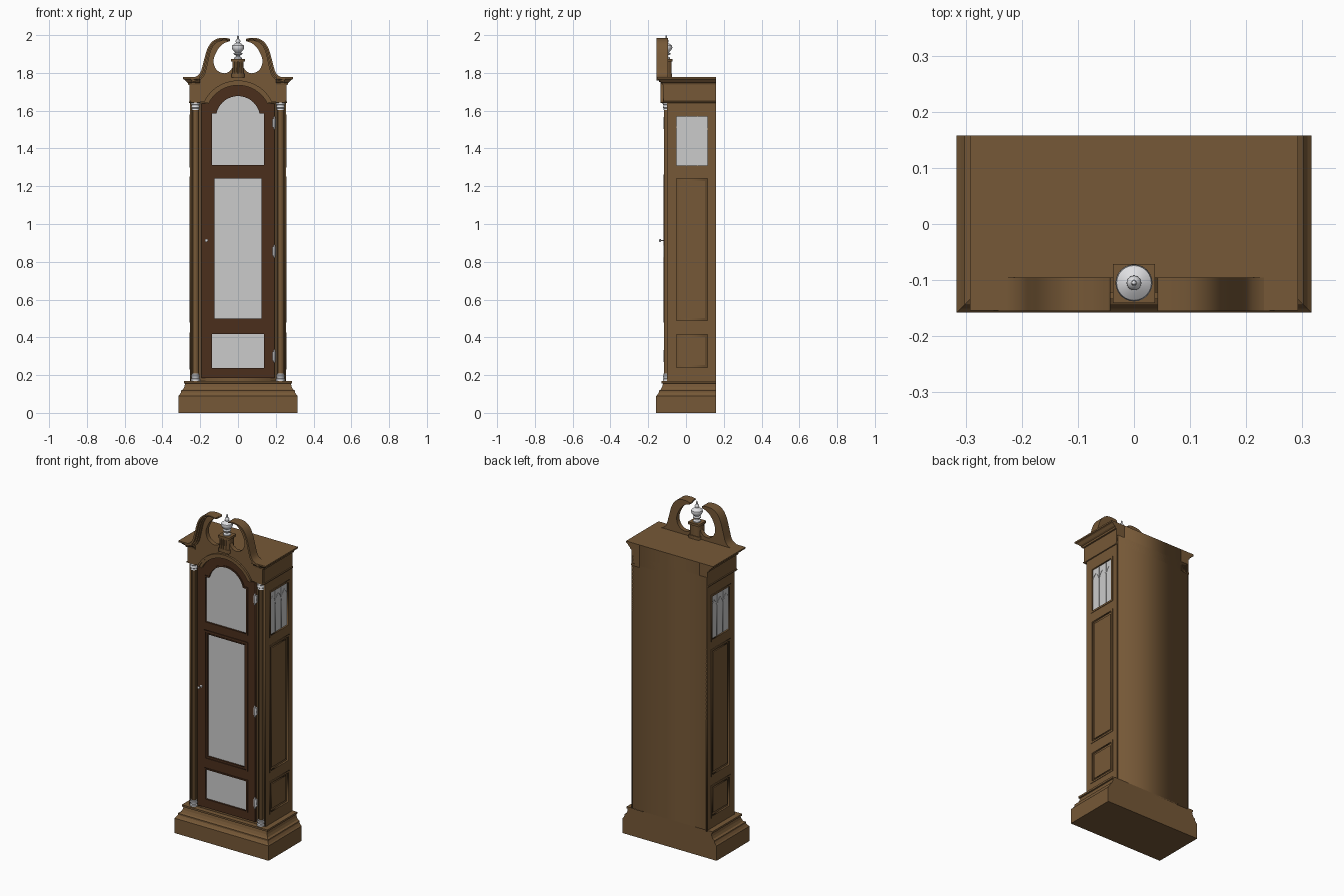
import bpy, bmesh, math
from mathutils import Matrix, Vector

cube = bpy.data.objects.get("Cube")
if cube:
    bpy.data.objects.remove(cube)


def material(name, r, g, b):
    m = bpy.data.materials.new(name)
    m.use_nodes = True
    m.diffuse_color = (r, g, b, 1)
    m.node_tree.nodes["Principled BSDF"].inputs["Base Color"].default_value = (r, g, b, 1)
    return m


WOOD = material("brown wood", 0.18, 0.098, 0.038)
DARK = material("dark brown wood", 0.07, 0.028, 0.012)
GLASS = material("pale glass", 0.60, 0.60, 0.60)
SILVER = material("silver metal", 0.74, 0.74, 0.76)

# Planes for drawing outlines: facing front, facing sideways, lying flat
FRONT = Matrix(((1, 0, 0), (0, 0, -1), (0, 1, 0))).to_4x4()
SIDE = Matrix(((0, 0, 1), (1, 0, 0), (0, 1, 0))).to_4x4()
FLAT = Matrix.Identity(4)


def finish(name, bm, mat):
    bmesh.ops.remove_doubles(bm, verts=bm.verts, dist=1e-5)
    bmesh.ops.recalc_face_normals(bm, faces=bm.faces)
    me = bpy.data.meshes.new(name)
    bm.to_mesh(me)
    bm.free()
    me.materials.append(mat)
    ob = bpy.data.objects.new(name, me)
    bpy.context.collection.objects.link(ob)
    return ob


def slab(name, outlines, plane, a, b, mat):
    """Filled outline (later outlines are holes) between depths a and b along the plane's normal."""
    cu = bpy.data.curves.new(name, 'CURVE')
    cu.dimensions, cu.fill_mode = '2D', 'BOTH'
    cu.extrude = abs(b - a) / 2
    for pts in outlines:
        sp = cu.splines.new('POLY')
        sp.points.add(len(pts) - 1)
        for p, q in zip(sp.points, pts):
            p.co = (q[0], q[1], 0, 1)
        sp.use_cyclic_u = True
    tmp = bpy.data.objects.new(name + "_draft", cu)
    bpy.context.collection.objects.link(tmp)
    me = bpy.data.meshes.new_from_object(tmp.evaluated_get(bpy.context.evaluated_depsgraph_get()))
    bm = bmesh.new()
    bm.from_mesh(me)
    bpy.data.objects.remove(tmp)
    bpy.data.meshes.remove(me)
    bm.transform(plane @ Matrix.Translation((0, 0, (a + b) / 2)))
    return finish(name, bm, mat)


def box(name, x0, x1, y0, y1, z0, z1, mat):
    return slab(name, [[(x0, y0), (x1, y0), (x1, y1), (x0, y1)]], FLAT, z0, z1, mat)


def moulded(name, profile, rect, mat):
    """Stack of rectangles; rect(offset) gives x0, x1, y0, y1 for each (offset, z)."""
    bm = bmesh.new()
    rings = []
    for o, z in profile:
        x0, x1, y0, y1 = rect(o)
        rings.append([bm.verts.new((x, y, z)) for x, y in ((x0, y0), (x1, y0), (x1, y1), (x0, y1))])
    for r, s in zip(rings, rings[1:]):
        for i in range(4):
            bm.faces.new((r[i], r[i - 1], s[i - 1], s[i]))
    bm.faces.new(rings[0])
    bm.faces.new(rings[-1])
    return finish(name, bm, mat)


def turned(name, profile, at, mat, turn=FLAT):
    bm = bmesh.new()
    vs = [bm.verts.new((r, 0, z)) for r, z in profile]
    es = [bm.edges.new(e) for e in zip(vs, vs[1:])]
    bmesh.ops.spin(bm, geom=vs + es, axis=(0, 0, 1), cent=(0, 0, 0), angle=math.tau, steps=24)
    bm.transform(Matrix.Translation(at) @ turn)
    ob = finish(name, bm, mat)
    bpy.ops.object.select_all(action='DESELECT')
    ob.select_set(True)
    bpy.context.view_layer.objects.active = ob
    bpy.ops.object.shade_smooth_by_angle(angle=math.radians(40))
    return ob


def rect(x0, x1, z0, z1, g=0):
    return [(x0 - g, z0 - g), (x1 + g, z0 - g), (x1 + g, z1 + g), (x0 - g, z1 + g)]


def arc(r, low, cz=1.56, n=24):
    """Arch points from right to left, cut off at height low."""
    a = math.asin((low - cz) / r)
    return [(r * math.cos(t), cz + r * math.sin(t))
            for t in (a + (math.pi - 2 * a) * i / n for i in range(n + 1))]


def arched(hw, z0, shoulder, r):
    return [(-hw, z0), (hw, z0), (hw, shoulder)] + arc(r, shoulder) + [(-hw, shoulder)]


def smooth(pts, n=5):
    """Smooth path through the points."""
    p = [Vector(q) for q in [pts[0]] + pts + [pts[-1]]]
    out = []
    for a, b, c, d in zip(p, p[1:], p[2:], p[3:]):
        for i in range(n):
            t = i / n
            out.append(b + (c - a) * t / 2 + (2 * a - 5 * b + 4 * c - d) * t * t / 2
                       + (3 * b - a - 3 * c + d) * t ** 3 / 2)
    return out + [p[-1]]


def strip(path, w, taper=0):
    """Band of width w on the left of a path."""
    path = [Vector(p) for p in path]
    inner = []
    for i, p in enumerate(path):
        t = (path[min(i + 1, len(path) - 1)] - path[max(i - 1, 0)]).normalized()
        inner.append(p + Vector((-t.y, t.x)) * w * (1 - taper * i / (len(path) - 1)))
    return path + inner[::-1]


def flip(pts, s=-1):
    return [(s * p[0], p[1]) for p in pts]


BACK = 0.158

# Plinth and case
moulded("plinth", [(.06, 0), (.06, .09), (.053, .097), (.046, .108), (.046, .118), (.035, .124),
                   (.028, .138), (.024, .155), (.031, .157), (.031, .168), (0, .168)],
        lambda o: (-.256 - o, .256 + o, -.098 - o, BACK), WOOD)
box("case", -.247, .247, -.099, BACK, .16, 1.70, WOOD)
box("hood_core", -.2, .2, -.1, BACK, 1.65, 1.777, WOOD)

# Side walls with a window and two raised panels
WINDOW = (-.055, .118, 1.305, 1.575)
PANELS = {"long_panel": (-.055, .118, .485, 1.245), "low_panel": (-.055, .118, .235, .42)}
for s, side in ((1, "left"), (-1, "right")):
    openings = [WINDOW] + list(PANELS.values())
    slab(side + "_wall", [rect(-.1, BACK, .16, 1.70)] + [rect(*o) for o in openings],
         SIDE, s * .246, s * .255, WOOD)
    for o in openings:
        slab(side + "_panel_trim", [rect(*o, .006), rect(*o, -.005)], SIDE, s * .248, s * .258, WOOD)
    for name, o in PANELS.items():
        slab(side + "_" + name, [rect(*o, -.018)], SIDE, s * .246, s * .252, WOOD)
    slab(side + "_window", [rect(*WINDOW)], SIDE, s * .246, s * .249, GLASS)
    # Pointed tracery bars
    pane = (WINDOW[1] - WINDOW[0]) / 3
    for i in range(3):
        y = WINDOW[0] + pane * i
        if i:
            slab(side + "_window_bar", [rect(y - .002, y + .002, 1.305, 1.57)], SIDE, s * .248, s * .251, GLASS)
        for d in (0, 1):
            bend = [(y + pane * (d + (1 - 2 * d) * (1 - math.cos(t * .131))),
                     1.48 + .065 * math.sin(t * .131)) for t in range(9)]
            slab(side + "_window_arch", [strip(bend, .003)], SIDE, s * .248, s * .2508, GLASS)

    # Corner block with cornice
    corner = [(0, 1.64), (.004, 1.642), (.004, 1.648), (0, 1.65), (0, 1.735), (.007, 1.737),
              (.009, 1.747), (.017, 1.752), (.027, 1.764), (.036, 1.768), (.036, 1.777)]
    moulded(side + "_cornice", corner,
            lambda o: (*sorted((s * .2, s * (.256 + o))), -.118 - o, BACK), WOOD)

    # Fluted corner column with turned ends
    flutes = [(s * .225 + r * math.cos(a), -.1 + r * math.sin(a))
              for i in range(36) for r, a in [((.017, .017, .0135)[i % 3], i * math.tau / 36)]]
    slab(side + "_column", [flutes], FLAT, .168, 1.645, WOOD)
    cap = [(0, 0), (.023, 0), (.023, .009), (.018, .013), (.022, .02), (.022, .026), (.018, .03), (.02, .038), (0, .038)]
    turned(side + "_column_base", cap, (s * .225, -.1, .17), SILVER)
    turned(side + "_column_capital", [(r, -z) for r, z in cap][::-1], (s * .225, -.1, 1.642), SILVER)

# Scrolled pediment board over the arched opening
outer = smooth([(.25, 1.772), (.22, 1.782), (.198, 1.805), (.182, 1.86), (.165, 1.92),
                (.142, 1.96), (.11, 1.981), (.07, 1.985), (.042, 1.98)])
inner = smooth([(.042, 1.968), (.075, 1.956), (.108, 1.922), (.129, 1.87), (.122, 1.83),
                (.1, 1.806), (.07, 1.798), (.045, 1.808), (.025, 1.835)])
half = [(.25, 1.645)] + outer + inner
slab("pediment_board", [half + flip(half)[::-1] + arc(.175, 1.645)[::-1]], FRONT, .095, .122, WOOD)
for s, side in ((1, "left"), (-1, "right")):
    for w, depth in ((.013, .155), (.022, .143), (.03, .132)):
        slab(side + "_scroll_moulding", [flip(strip(outer, w, .55), s)], FRONT, .0955, depth, WOOD)
for r, w, depth in ((.2, .011, .134), (.19, .016, .128)):
    slab("arch_moulding", [strip(arc(r, 1.645), w)], FRONT, .11, depth, WOOD)

# Finial on a fluted pedestal
box("pedestal", -.029, .029, -.136, -.078, 1.78, 1.862, WOOD)
box("pedestal_cap", -.037, .037, -.141, -.071, 1.86, 1.874, WOOD)
box("pedestal_foot", -.034, .034, -.138, -.074, 1.775, 1.797, WOOD)
for i in range(4):
    x = -.02 + i * .0133
    box("pedestal_rib", x - .003, x + .003, -.14, -.13, 1.797, 1.86, WOOD)
turned("finial", [(0, 1.872), (.021, 1.872), (.021, 1.88), (.011, 1.886), (.011, 1.892), (.023, 1.899),
                  (.023, 1.904), (.015, 1.909), (.027, 1.92), (.033, 1.933), (.031, 1.944), (.018, 1.954),
                  (.01, 1.958), (.013, 1.966), (.011, 1.974), (.005, 1.979), (.004, 1.994), (0, 2)],
       (0, -.105, 0), SILVER)

# Arched door with three panes
top_pane = arched(.137, 1.312, 1.585, .117)
mid_pane = rect(-.125, .125, .5, 1.24)
low_pane = rect(-.137, .137, .238, .418)
slab("door", [arched(.193, .185, 1.638, .176), top_pane, mid_pane, low_pane], FRONT, .095, .113, DARK)
slab("top_trim", [arched(.146, 1.303, 1.594, .126), top_pane], FRONT, .1, .117, DARK)
slab("middle_trim", [rect(-.145, .145, .478, 1.262), rect(-.137, .137, .487, 1.253)], FRONT, .1, .118, DARK)
slab("middle_bead", [rect(-.131, .131, .494, 1.246), mid_pane], FRONT, .1, .116, DARK)
slab("low_trim", [rect(-.145, .145, .23, .426), low_pane], FRONT, .1, .117, DARK)
for name, pane in (("top_glass", top_pane), ("middle_glass", mid_pane), ("low_glass", low_pane)):
    slab(name, [pane], FRONT, .097, .106, GLASS)

# Hinges and door knob
for z in (.3, .855, 1.535):
    turned("hinge", [(0, -.036), (.003, -.034), (.005, -.028), (.005, .028), (.003, .034), (0, .036)],
           (.193, -.114, z), SILVER)
    box("hinge_leaf", .183, .2, -.1145, -.1, z - .022, z + .022, SILVER)
turned("door_knob", [(0, 0), (.008, 0), (.008, .003), (.003, .006), (.003, .018), (.008, .022), (.008, .027), (0, .031)],
       (-.167, -.113, .913), SILVER, Matrix.Rotation(math.pi / 2, 4, 'X'))
